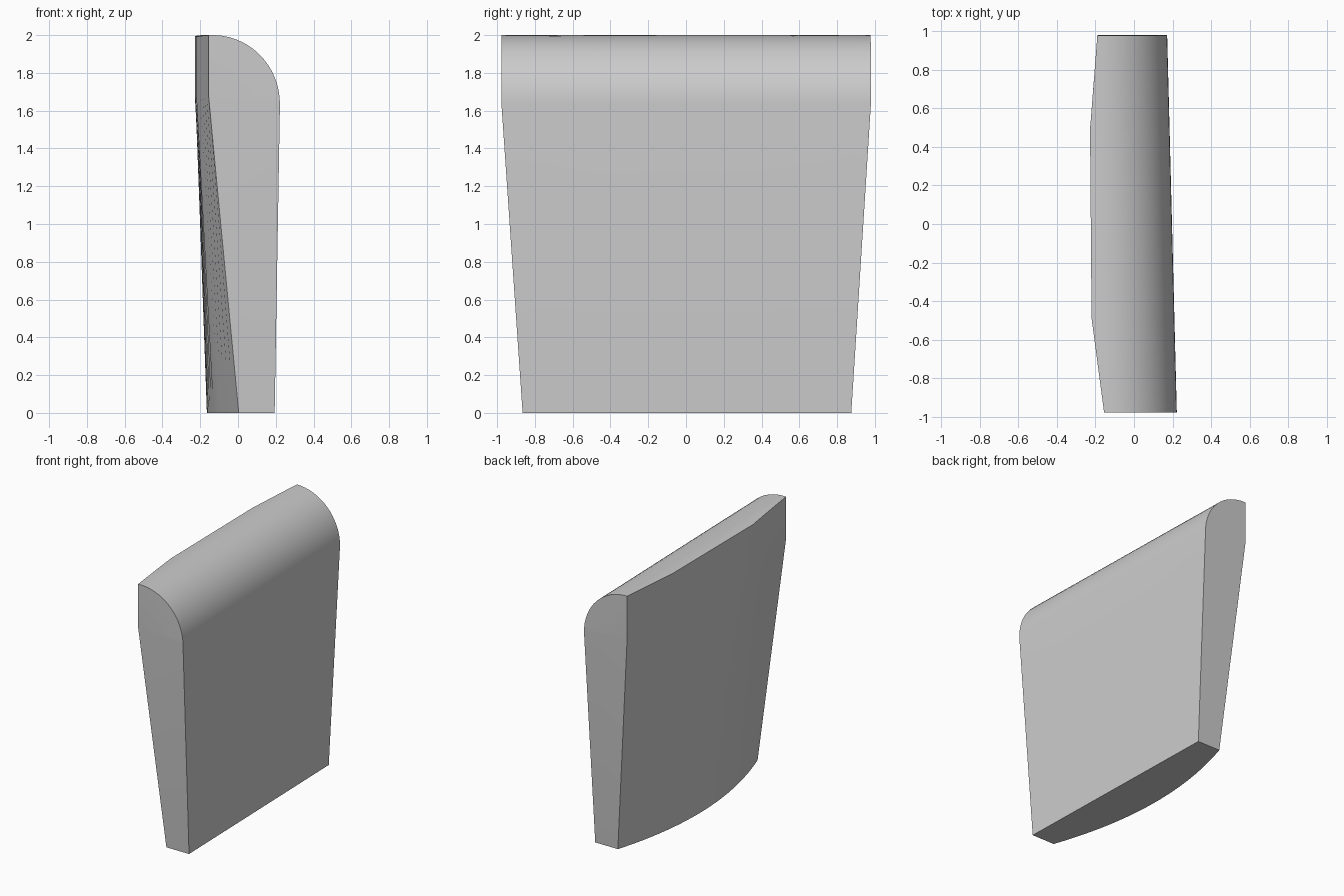
import bpy, bmesh, math

cube = bpy.data.objects.get("Cube")
if cube:
    bpy.data.objects.remove(cube)

HALF = 12        # stations on each side of the middle
ARC = 16         # steps round the rolled top edge
SHOULDER = 1.635  # height where the roll begins


def lerp(a, b, t):
    return a + (b - a) * t


def bowed_edge(u):
    """x of the bowed side along the top: three straight runs."""
    if u < -0.5:
        return lerp(-0.155, -0.22, (u + 1) / 0.5)
    if u < 0.5:
        return lerp(-0.22, -0.228, u + 0.5)
    return lerp(-0.228, -0.19, (u - 0.5) / 0.5)


def section(u):
    """Closed outline across the panel at u, from -1 (front) to 1 (back)."""
    flat_low = 0.172 - 0.022 * u
    bow_low = flat_low - 0.19 - 0.146 * (1 - u * u)
    flat_high, bow_high = 0.197 - 0.025 * u, bowed_edge(u)
    radius = 0.355
    centre = flat_high - radius
    end = math.acos((bow_high - centre) / radius)
    outline = [(bow_low, 0), (flat_low, 0)]
    for i in range(ARC + 1):
        a = end * i / ARC
        outline.append((centre + radius * math.cos(a),
                        SHOULDER + (2 - SHOULDER) * math.sin(a)))
    outline.append((bow_high, 1.67))
    # The panel is longer at the shoulder than at the foot
    return [(x, 0.005 * (1 - z / 2) + u * lerp(0.87, 0.978, min(z / SHOULDER, 1)), z)
            for x, z in outline]


# Panel body lofted from front to back
bm = bmesh.new()
rings = [[bm.verts.new(p) for p in section(i / HALF)]
         for i in range(-HALF, HALF + 1)]
for a, b in zip(rings, rings[1:]):
    for j in range(len(a)):
        k = (j + 1) % len(a)
        bm.faces.new((a[j], a[k], b[k], b[j]))

# End caps, each folded at the shoulder
for ring in (rings[0], rings[-1]):
    bm.faces.new((ring[0], ring[1], ring[2], ring[-1]))
    bm.faces.new(ring[2:])
bmesh.ops.recalc_face_normals(bm, faces=bm.faces[:])

mesh = bpy.data.meshes.new("cushion_panel")
bm.to_mesh(mesh)
bm.free()
panel = bpy.data.objects.new("cushion_panel", mesh)
bpy.context.collection.objects.link(panel)

# Plain grey finish
grey = bpy.data.materials.new("light_grey")
grey.use_nodes = True
grey.diffuse_color = (0.6, 0.6, 0.6, 1)
grey.node_tree.nodes["Principled BSDF"].inputs["Base Color"].default_value = (0.6, 0.6, 0.6, 1)
mesh.materials.append(grey)

bpy.ops.object.select_all(action="DESELECT")
panel.select_set(True)
bpy.context.view_layer.objects.active = panel
bpy.ops.object.shade_smooth_by_angle(angle=math.radians(30))
